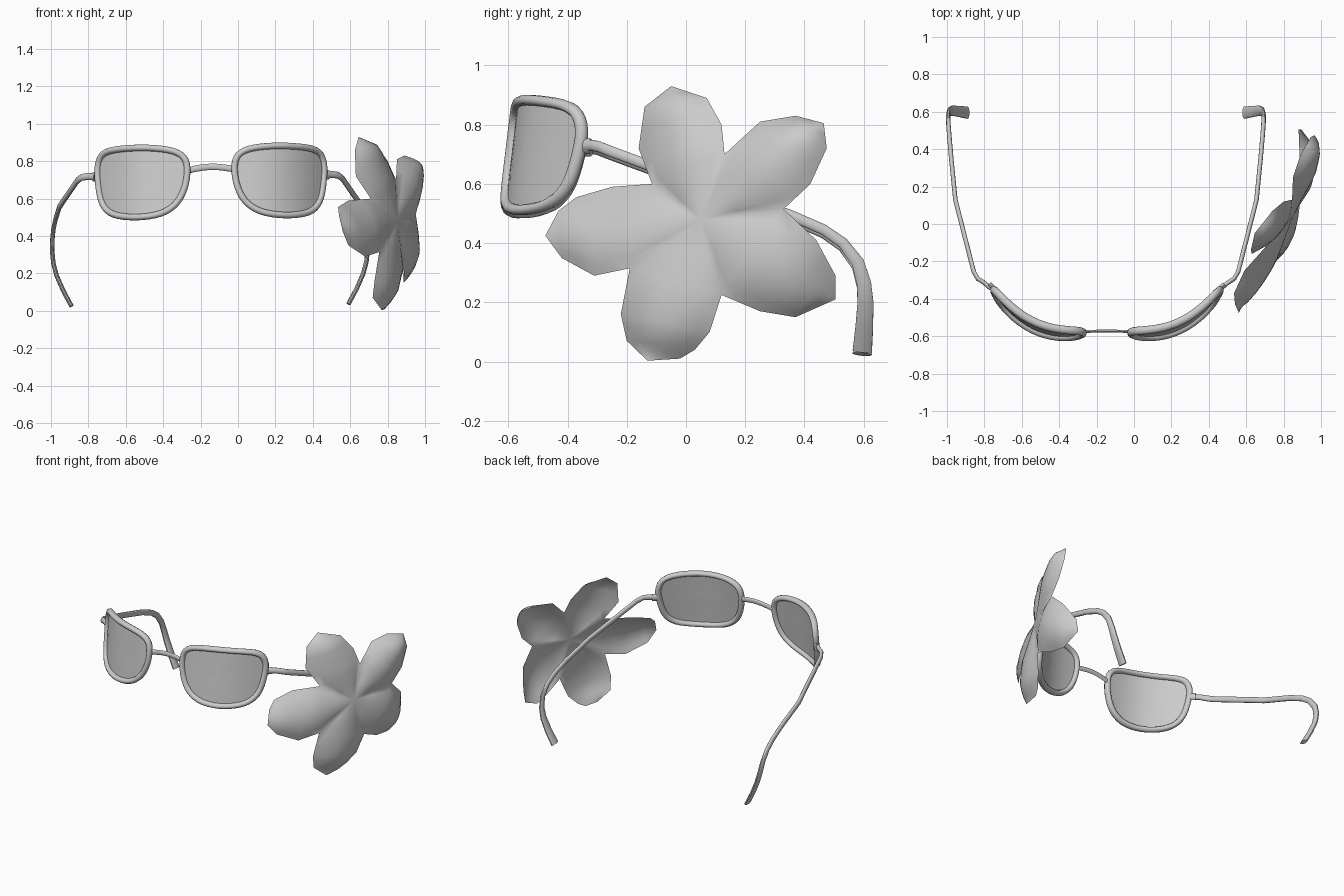
import bpy, bmesh, math
from mathutils import Vector

if "Cube" in bpy.data.objects:
    bpy.data.objects.remove(bpy.data.objects["Cube"])


def make(name, verts, faces, mirror=None, angle=50, weld=False):
    """Create a smooth mesh; mirror = x of the mirror plane for the left copy."""
    bm = bmesh.new()
    if mirror is not None:
        verts = [Vector((2 * mirror - v.x, v.y, v.z - 0.011)) for v in verts]
        faces = [f[::-1] for f in faces]
    vs = [bm.verts.new(v) for v in verts]
    for f in faces:
        bm.faces.new([vs[i] for i in f])
    if weld:
        bmesh.ops.remove_doubles(bm, verts=bm.verts[:], dist=0.0005)
    me = bpy.data.meshes.new(name)
    bm.to_mesh(me)
    bm.free()
    ob = bpy.data.objects.new(name, me)
    bpy.context.collection.objects.link(ob)
    bpy.ops.object.select_all(action='DESELECT')
    ob.select_set(True)
    bpy.context.view_layer.objects.active = ob
    bpy.ops.object.shade_smooth_by_angle(angle=math.radians(angle))
    return ob


def spline(pts, closed, steps):
    """Catmull-Rom curve through the points."""
    n, out = len(pts), []
    get = lambda i: pts[i % n] if closed else pts[max(0, min(n - 1, i))]
    for i in range(n if closed else n - 1):
        a, b, c, d = (get(i + k) for k in (-1, 0, 1, 2))
        for s in range(steps):
            t = s / steps
            out.append(0.5 * (2 * b + (c - a) * t + (2 * a - 5 * b + 4 * c - d) * t * t
                              + (3 * b - a - 3 * c + d) * t ** 3))
    if not closed:
        out.append(pts[-1])
    return out


def sweep(path, ref, w, h, closed=False, sides=10, end_h=None):
    """Elliptical tube: half-size w along ref, h across it."""
    n, verts, faces = len(path), [], []
    for i, p in enumerate(path):
        nxt = path[(i + 1) % n] if closed else path[min(i + 1, n - 1)]
        prv = path[i - 1] if closed else path[max(i - 1, 0)]
        t = (nxt - prv).normalized()
        a = (ref - t * ref.dot(t)).normalized()
        b = t.cross(a)
        f = max(0, (i / (n - 1) - 0.6) / 0.4)
        hh = h + ((end_h or h) - h) * f
        for k in range(sides):
            q = 2 * math.pi * k / sides
            verts.append(p + a * w * math.cos(q) + b * hh * math.sin(q))
    for i in range(n if closed else n - 1):
        j = (i + 1) % n
        for k in range(sides):
            m = (k + 1) % sides
            faces.append([i * sides + k, i * sides + m, j * sides + m, j * sides + k])
    if not closed:
        faces.append(list(range(sides))[::-1])
        faces.append([(n - 1) * sides + k for k in range(sides)])
    return verts, faces


def on_lens(x, z):
    """Wrapped, slightly tilted front surface of the glasses."""
    return Vector((x, -0.589 + 1.7 * max(x, 0) ** 2.59 + 0.12 * (z - 0.7), z))


# Lens outline (rim centre line, seen from the front)
outline = [(-0.015, 0.8), (0.035, 0.857), (0.15, 0.88), (0.3, 0.88), (0.415, 0.859),
           (0.456, 0.8), (0.458, 0.7), (0.435, 0.585), (0.375, 0.527), (0.25, 0.512),
           (0.12, 0.533), (0.035, 0.592), (-0.01, 0.69)]
loop = spline([Vector(p) for p in outline], True, 4)
rim = sweep([on_lens(*p) for p in loop], Vector((0, 1, 0)), 0.022, 0.018, True)

# Lens glass: concentric rings on the wrapped surface
centre, N, R = Vector((0.225, 0.7)), len(loop), 6
glass_v = [on_lens(*centre)]
glass_f = []
for r in range(1, R + 1):
    glass_v += [on_lens(*centre.lerp(p, r / R)) for p in loop]
for k in range(N):
    m = (k + 1) % N
    glass_f.append([0, 1 + k, 1 + m])
    for r in range(R - 1):
        a = 1 + r * N
        glass_f.append([a + k, a + N + k, a + N + m, a + m])

# Temple arm, from hinge back over the ear and down
arm = [Vector(p) for p in [(0.465, -0.345, 0.728), (0.5, -0.315, 0.73), (0.535, -0.293, 0.725),
       (0.557, -0.255, 0.71), (0.64, 0.07, 0.59), (0.655, 0.13, 0.567), (0.677, 0.35, 0.495),
       (0.687, 0.465, 0.445), (0.692, 0.53, 0.4), (0.694, 0.58, 0.335), (0.687, 0.601, 0.265),
       (0.67, 0.606, 0.2), (0.635, 0.602, 0.12), (0.59, 0.595, 0.036)]]
temple = sweep(arm, Vector((1, 0, 0)), 0.012, 0.019, end_h=0.034)

# Hinge lug at the outer rim
hinge = sweep([Vector((0.462, -0.345, 0.728)), Vector((0.485, -0.322, 0.728))],
              Vector((0, 0, 1)), 0.025, 0.014, sides=8)

for side, ml, mt in (("right", None, None), ("left", -0.145, -0.15)):
    make(side + "_rim", *rim, mirror=ml)
    make(side + "_lens", glass_v, glass_f, mirror=ml)
    make(side + "_hinge", *hinge, mirror=ml)
    make(side + "_temple", *temple, mirror=mt)

# Bridge between the lenses
bridge = [Vector(p) for p in [(-0.275, -0.575, 0.75), (-0.2, -0.573, 0.765),
          (-0.145, -0.572, 0.77), (-0.09, -0.573, 0.768), (-0.015, -0.575, 0.757)]]
make("bridge", *sweep(spline(bridge, False, 4), Vector((0, 0, 1)), 0.017, 0.008))

# Flower: each petal has a dome height and two edges running from valley to tip
heart = Vector((0.855, 0.05, 0.48))
AE, AB, BC = (0.71, -0.115, 0.6), (0.845, 0.13, 0.7), (0.95, 0.33, 0.515)
CD, DE = (0.885, 0.12, 0.225), (0.755, -0.19, 0.315)
petals = {
    "top": (1.0, [AE, (0.63, -0.16, 0.72), (0.625, -0.14, 0.86), (0.645, -0.05, 0.93)],
            [AB, (0.8, 0.12, 0.8), (0.74, 0.07, 0.89), (0.645, -0.05, 0.93)]),
    "upper_back": (1.35, [AB, (0.85, 0.25, 0.81), (0.89, 0.37, 0.83), (0.945, 0.465, 0.805)],
                   [BC, (0.965, 0.42, 0.6), (0.965, 0.475, 0.72), (0.945, 0.465, 0.805)]),
    "lower_back": (1.0, [BC, (0.945, 0.44, 0.41), (0.895, 0.505, 0.29), (0.88, 0.505, 0.21)],
                   [CD, (0.89, 0.25, 0.17), (0.885, 0.37, 0.15), (0.88, 0.505, 0.21)]),
    "bottom": (1.0, [CD, (0.85, 0.08, 0.1), (0.81, 0.03, 0.04), (0.785, -0.02, 0.01)],
               [DE, (0.73, -0.22, 0.16), (0.72, -0.2, 0.07), (0.77, -0.13, 0.003)]),
    "front": (1.0, [DE, (0.68, -0.31, 0.29), (0.59, -0.42, 0.35), (0.56, -0.475, 0.425)],
              [AE, (0.59, -0.25, 0.59), (0.535, -0.37, 0.555), (0.54, -0.43, 0.51)]),
}
normal = Vector((1, -0.4, 0.12)).normalized()
verts, faces, T = [], [], 8
bulges = (0.0, 0.016, 0.036, 0.05, 0.055, 0.055, 0.045, 0.02, 0.0)
for dome, first, second in petals.values():
    edges = []
    for e in (first, second):
        e = [heart] + [Vector(p) for p in e]
        edges.append([e[i // 2].lerp(e[(i + 1) // 2], 0.5) for i in range(9)])
    base = len(verts)
    for i, (a, b) in enumerate(zip(*edges)):
        for k in range(T + 1):
            t = k / T
            verts.append(a.lerp(b, t) + normal * dome * bulges[i] * 4 * t * (1 - t))
    for i in range(8):
        for k in range(T):
            a = base + i * (T + 1) + k
            faces.append([a, a + T + 1, a + T + 2, a + 1])
make("flower", verts, faces, angle=80, weld=True)
